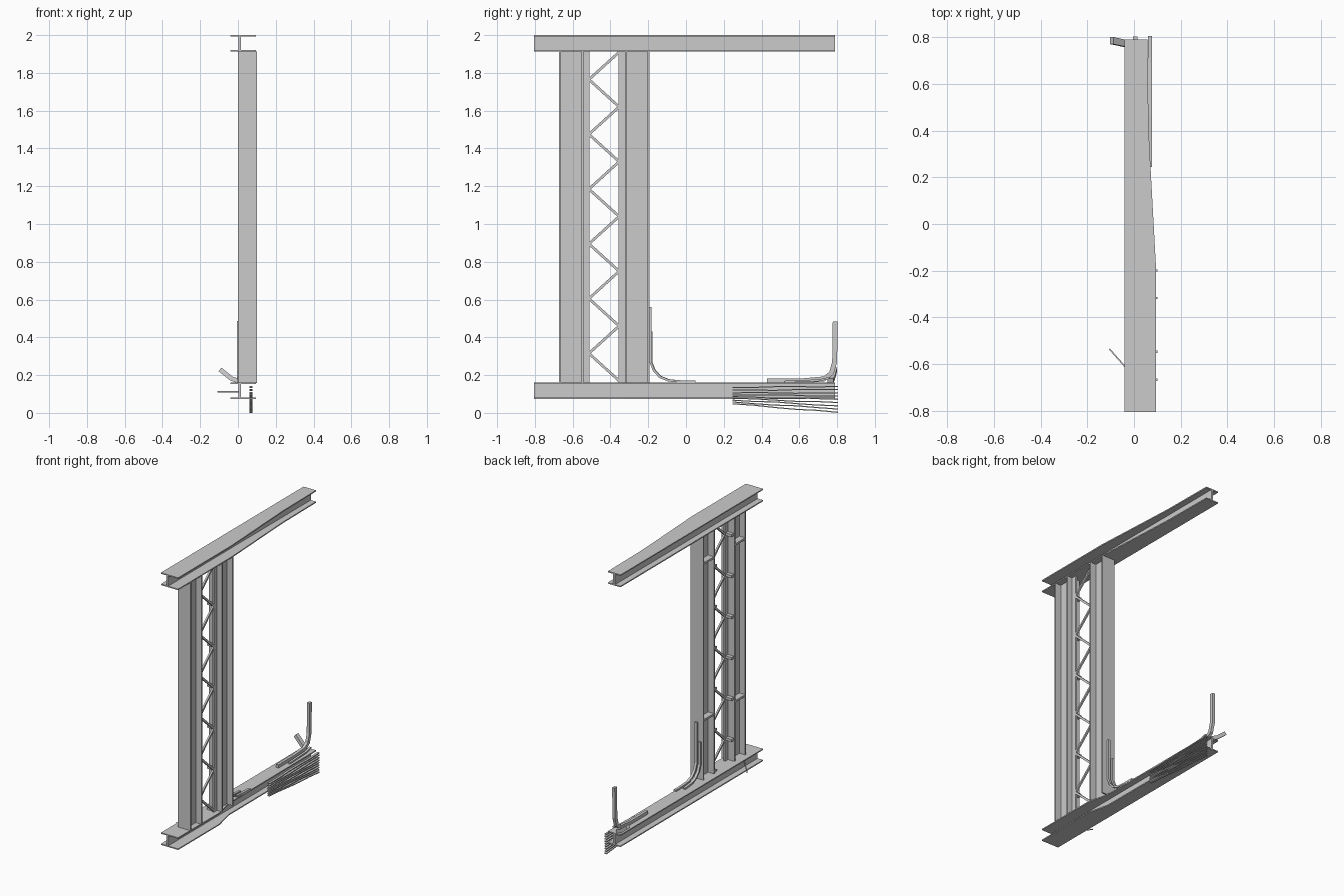
import bpy, bmesh, math
from mathutils import Vector

if "Cube" in bpy.data.objects:
    bpy.data.objects.remove(bpy.data.objects["Cube"])


def finish(name, bm):
    bmesh.ops.recalc_face_normals(bm, faces=bm.faces)
    me = bpy.data.meshes.new(name)
    bm.to_mesh(me)
    bm.free()
    ob = bpy.data.objects.new(name, me)
    bpy.context.collection.objects.link(ob)
    return ob


def add_box(bm, x0, x1, y0, y1, z0, z1):
    verts = bmesh.ops.create_cube(bm, size=1)["verts"]
    for v in verts:
        v.co = Vector(((x0, x1)[v.co.x > 0], (y0, y1)[v.co.y > 0], (z0, z1)[v.co.z > 0]))


def add_plate(bm, outline, z0, z1):
    # flat plate from an outline in x and y
    face = bm.faces.new([bm.verts.new((x, y, z0)) for x, y in outline])
    ext = bmesh.ops.extrude_face_region(bm, geom=[face], use_keep_orig=True)["geom"]
    for v in ext:
        if isinstance(v, bmesh.types.BMVert):
            v.co.z = z1


def add_strap(bm, path, side, half_w, half_t):
    # sweep a rectangle along a path, side is the width direction
    pts = [Vector(p) for p in path]
    side = Vector(side).normalized()
    rings = []
    for i, p in enumerate(pts):
        tan = (pts[min(i + 1, len(pts) - 1)] - pts[max(i - 1, 0)]).normalized()
        up = tan.cross(side).normalized()
        rings.append([bm.verts.new(p + side * half_w * a + up * half_t * b)
                      for a, b in ((-1, -1), (1, -1), (1, 1), (-1, 1))])
    for a, b in zip(rings, rings[1:]):
        for k in range(4):
            bm.faces.new((a[k], a[(k + 1) % 4], b[(k + 1) % 4], b[k]))
    bm.faces.new(rings[0][::-1])
    bm.faces.new(rings[-1])


def i_beam(name, z0, z1, edge):
    bm = bmesh.new()
    outline = [(-0.04, 0.79), (-0.04, -0.805)] + edge
    add_plate(bm, outline, z0, z0 + 0.008)
    add_plate(bm, outline, z1 - 0.008, z1)
    add_box(bm, 0.002, 0.017, -0.805, 0.79, z0 + 0.008, z1 - 0.008)
    return finish(name, bm)


# horizontal beams, narrower towards the back
i_beam("top_beam", 1.912, 2.0,
       [(0.095, -0.805), (0.095, -0.2), (0.072, 0.22), (0.062, 0.42), (0.058, 0.79)])
i_beam("bottom_beam", 0.073, 0.16,
       [(0.095, -0.805), (0.095, -0.34), (0.06, -0.19), (0.058, 0.79)])

# paired columns with small stiffener plates
Z0, Z1 = 0.158, 1.914
for name, y0, y1 in (("front_column", -0.672, -0.542), ("rear_column", -0.322, -0.194)):
    bm = bmesh.new()
    add_box(bm, 0, 0.1, y0, y0 + 0.01, Z0, Z1)
    add_box(bm, 0, 0.1, y1 - 0.01, y1, Z0, Z1)
    add_box(bm, 0.045, 0.056, y0 + 0.01, y1 - 0.01, Z0, Z1)
    for z in (0.58, 1.69):
        add_box(bm, 0.0, 0.045, y0 + 0.01, y1 - 0.01, z - 0.007, z + 0.007)
    finish(name, bm)

# lattice chords
YA, YB, PITCH = -0.51, -0.358, 0.29
for name, y0, y1 in (("front_chord", -0.542, YA), ("rear_chord", YB, -0.322)):
    bm = bmesh.new()
    add_box(bm, 0.05, 0.062, y0, y1, Z0, Z1)
    finish(name, bm)

# zigzag lacing bars
bm = bmesh.new()
for k in range(6):
    za = 0.17 + PITCH * k
    zm = za + PITCH / 2
    for z in (za, za + PITCH):
        add_strap(bm, [(0.057, YB + 0.004, z), (0.057, YA - 0.004, zm)], (1, 0, 0), 0.006, 0.007)
finish("lattice_bars", bm)

# short brackets behind the lattice nodes
bm = bmesh.new()
for k in range(6):
    z = 0.17 + PITCH * (k + 0.5)
    add_box(bm, 0.005, 0.05, -0.542, -0.515, z - 0.009, z + 0.009)
for k in range(7):
    z = 0.17 + PITCH * k
    add_box(bm, 0.005, 0.05, -0.352, -0.322, z - 0.007, z + 0.007)
finish("lattice_brackets", bm)

# bent straps against the rear column
for name, x, top, dy in (("inner_strap", 0.052, 0.56, 0.0), ("outer_strap", 0.022, 0.43, 0.004)):
    bm = bmesh.new()
    y = -0.188 + dy
    path = [(x, y, top), (x, y, 0.27), (x, y + 0.018, 0.225), (x, y + 0.05, 0.19),
            (x, y + 0.095, 0.172), (x, y + 0.15, 0.167), (x, 0.05 - dy * 15, 0.165)]
    add_strap(bm, path, (1, 0, 0), 0.009, 0.006)
    finish(name, bm)

# upright strap at the back end
bm = bmesh.new()
add_strap(bm, [(0.006, 0.79, 0.485), (0.006, 0.787, 0.27), (0.006, 0.77, 0.21), (0.006, 0.73, 0.18),
               (0.006, 0.62, 0.17), (0.006, 0.43, 0.17)], (1, 0, 0), 0.01, 0.013)
finish("end_strap", bm)
bm = bmesh.new()
add_strap(bm, [(0.035, 0.76, 0.185), (0.035, 0.7, 0.172), (0.035, 0.52, 0.165)], (1, 0, 0), 0.008, 0.005)
finish("loose_strap", bm)

# bar sticking out sideways at the back end
bm = bmesh.new()
add_strap(bm, [(0.0, 0.765, 0.17), (-0.035, 0.772, 0.182), (-0.095, 0.785, 0.23)], (0, 1, 0), 0.015, 0.012)
finish("side_bar", bm)

# thin rod from the beam web
bm = bmesh.new()
add_strap(bm, [(0.005, -0.66, 0.112), (-0.105, -0.535, 0.112)], (0, 0, 1), 0.003, 0.003)
finish("thin_rod", bm)

# stack of slightly warped slats
for i in range(9):
    bm = bmesh.new()
    z = 0.003 + i * 0.0172
    lift = 0.045 * (1 - i / 6)
    if lift < 0:
        lift *= 0.4
    path = [(0.068, 0.245 + 0.55 * t + 0.01 * t, z + lift * (1 - t) + 0.003 * math.sin(i * 2 + t * 9) * (1 - t) * t * 4)
            for t in (0, 0.2, 0.4, 0.6, 0.8, 1)]
    add_strap(bm, path, (1, 0, 0), 0.008, 0.003)
    finish("slat_%d" % (i + 1), bm)
